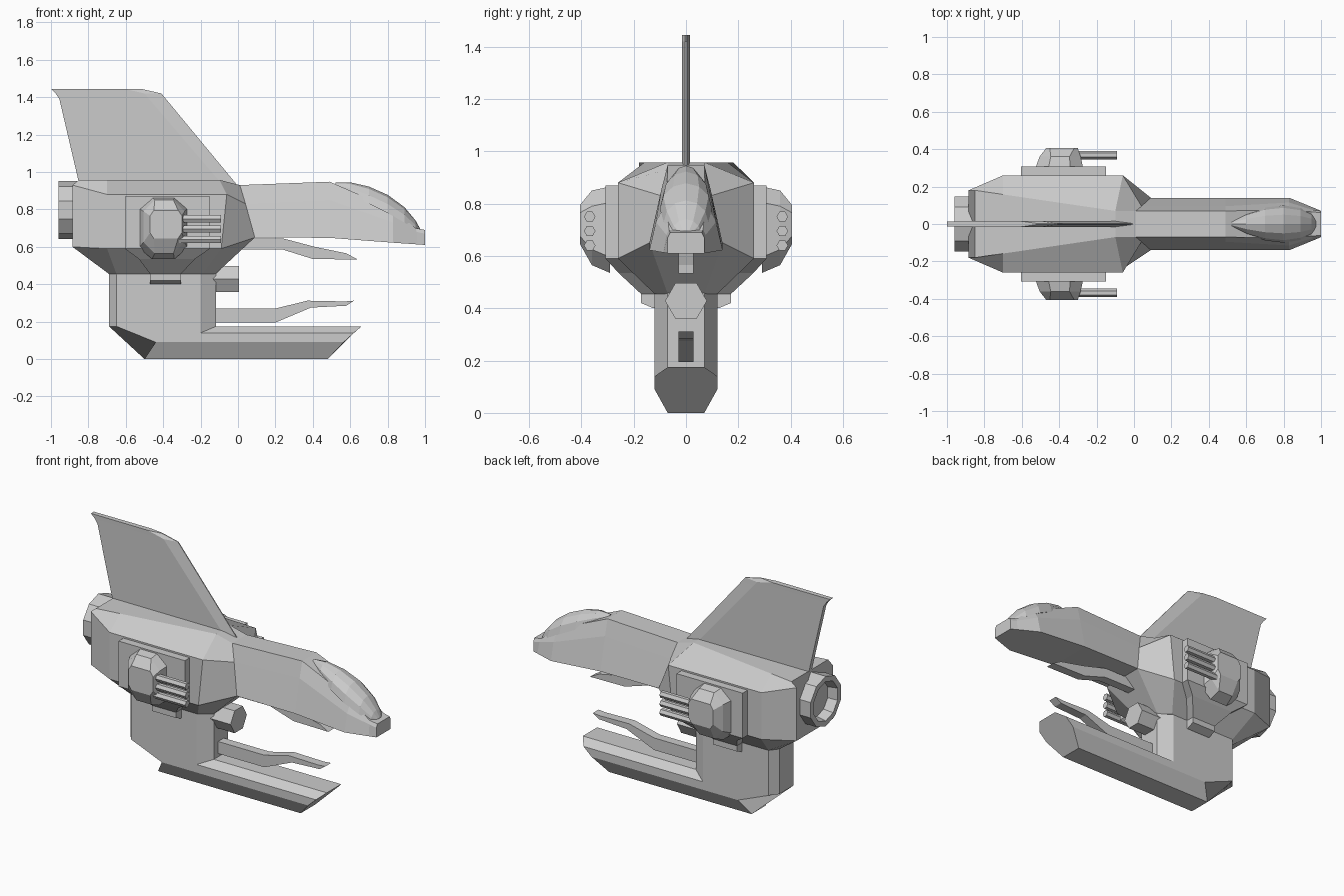
import bpy, bmesh
from math import cos, sin, pi


def loft(name, rings):
    """Skin a list of equal-length rings of points and cap both ends."""
    bm = bmesh.new()
    vs = [[bm.verts.new(p) for p in r] for r in rings]
    n = len(vs[0])
    for a, b in zip(vs, vs[1:]):
        for i in range(n):
            j = (i + 1) % n
            bm.faces.new((a[i], a[j], b[j], b[i]))
    bm.faces.new(vs[0])
    bm.faces.new(vs[-1])
    bmesh.ops.remove_doubles(bm, verts=bm.verts[:], dist=1e-5)
    bmesh.ops.recalc_face_normals(bm, faces=bm.faces[:])
    me = bpy.data.meshes.new(name)
    bm.to_mesh(me)
    bm.free()
    ob = bpy.data.objects.new(name, me)
    bpy.context.collection.objects.link(ob)
    return ob


def sym(half):
    """Complete a half ring by mirroring it across y = 0."""
    return half + [(x, -y, z) for x, y, z in reversed(half)]


def disc(x, y, z, r, n, turn=0.0):
    """Regular polygon facing along x."""
    return [(x, y + r * cos(2 * pi * i / n + turn), z + r * sin(2 * pi * i / n + turn))
            for i in range(n)]


def slab(name, profile, w):
    """Extrude an x-z profile to half width w."""
    return loft(name, [[(x, s * w, z) for x, z in profile] for s in (-1, 1)])


# Fuselage: wide engine body running into the slim neck and nose
loft("fuselage", [sym(h) for h in (
    [(-.85, .18, .958), (-.885, .18, .93), (-.885, .18, .60)],
    [(-.70, .158, .958), (-.70, .26, .88), (-.70, .26, .59)],
    [(-.10, .07, .958), (-.06, .26, .88), (-.09, .26, .59)],
    [(.01, .07, .93), (.04, .095, .83), (.09, .14, .65)],
    [(.49, .07, .948), (.49, .095, .85), (.49, .14, .648)],
    [(.83, .075, .80), (.83, .115, .73), (.83, .14, .622)],
    [(.95, .065, .70), (.955, .075, .68), (.96, .087, .613)],
    [(1.0, .06, .69), (1.0, .07, .67), (1.0, .07, .61)])])

# Belly taper between body and lower column
loft("belly", [
    sym([(-.885, .18, .60), (-.70, .26, .59), (-.09, .26, .59), (.09, .14, .65)]),
    sym([(-.69, .07, .455), (-.65, .12, .455), (-.19, .12, .455), (-.12, .07, .455)])])

# Cockpit canopy
canopy = []
for x, w, top, base in ((.52, .012, .943, .92), (.60, .055, .945, .88), (.70, .088, .922, .83),
                        (.80, .10, .878, .78), (.89, .085, .812, .73),
                        (.95, .055, .74, .69), (.972, .025, .70, .68)):
    canopy.append([(x, w * cos(pi * i / 6), base + (top - base) * sin(pi * i / 6))
                   for i in range(7)])
loft("canopy", canopy)

# Tail fin with a thin leading edge
loft("tail_fin", [sym([(a, .014, z), (b - .09, .016, z), (b, .003, zf)])
                  for a, b, z, zf in ((-.85, 0, .94, .925), (-.955, -.385, 1.39, 1.39),
                                      (-.975, -.41, 1.42, 1.42), (-1.0, -.52, 1.445, 1.445))])

# Rear engine ring with recessed nozzle
loft("engine_nozzle", [disc(x, 0, .797, r, 10, pi / 10) for x, r in (
    (-.86, .155), (-.96, .155), (-.96, .122), (-.90, .11))])

# Lower column
foot = [(-.69, .07), (-.65, .12), (-.20, .12), (-.117, .07)]
loft("column", [sym([(x, y, .46) for x, y in foot]),
                sym([(x, y, .175 if x < -.5 else .13) for x, y in foot])])

# Sled-shaped keel
loft("keel", [sym(h) for h in (
    [(-.69, .07, .175), (-.65, .12, .175), (-.44, .12, .09), (-.50, .07, 0)],
    [(-.12, .07, .175), (-.20, .12, .14), (-.20, .12, .09), (-.20, .07, 0)],
    [(.66, .07, .175), (.62, .12, .14), (.565, .12, .09), (.48, .07, 0)])])

# Jaw prongs above and below the mouth
slab("upper_prong", [(-.08, .645), (.24, .645), (.41, .60), (.58, .565), (.64, .532),
                     (.40, .535), (.24, .585), (-.08, .585)], .028)
slab("lower_prong", [(-.15, .27), (.20, .27), (.37, .312), (.57, .308), (.62, .312),
                     (.58, .285), (.39, .275), (.20, .195), (-.15, .195)], .028)

# Chin barrel
loft("chin_barrel", [disc(x, 0, .428, .08, 6) for x in (-.2, .005)])

# Paired side equipment
for side, s in (("left", 1), ("right", -1)):
    # Side panel
    loft(side + "_side_panel", [[(x, s * y, z) for x, z in
         ((-.605, .59), (-.15, .59), (-.15, .87), (-.605, .87))] for y in (.24, .308)])

    # Angled bracket below the panel
    loft(side + "_bracket", [[(a, 0, z), (b, 0, z), (b, s * y, z), (a, s * y, z)]
         for a, b, y, z in ((-.605, -.15, .308, .59), (-.53, -.23, .258, .535),
                            (-.47, -.305, .172, .455), (-.47, -.305, .172, .42),
                            (-.47, -.305, .125, .40))])

    # Faceted gun pod: shrinking octagons moving outwards
    pod = []
    for y, x0, x1, z0, z1, cx, cz in ((.29, -.53, -.27, .535, .865, .07, .06),
                                      (.36, -.505, -.285, .565, .85, .06, .06),
                                      (.405, -.47, -.30, .645, .795, .02, .03)):
        pod.append([(x, s * y, z) for x, z in (
            (x0 + cx, z0), (x1 - cx, z0), (x1, z0 + cz), (x1, z1 - cz),
            (x1 - cx, z1), (x0 + cx, z1), (x0, z1 - cz), (x0, z0 + cz))])
    loft(side + "_gun_pod", pod)

    # Three hexagonal barrels
    for i, z in enumerate((.64, .695, .75)):
        loft(f"{side}_gun_barrel_{i + 1}",
             [disc(x, s * .368, z, .022, 6) for x in (-.36, -.09)])
